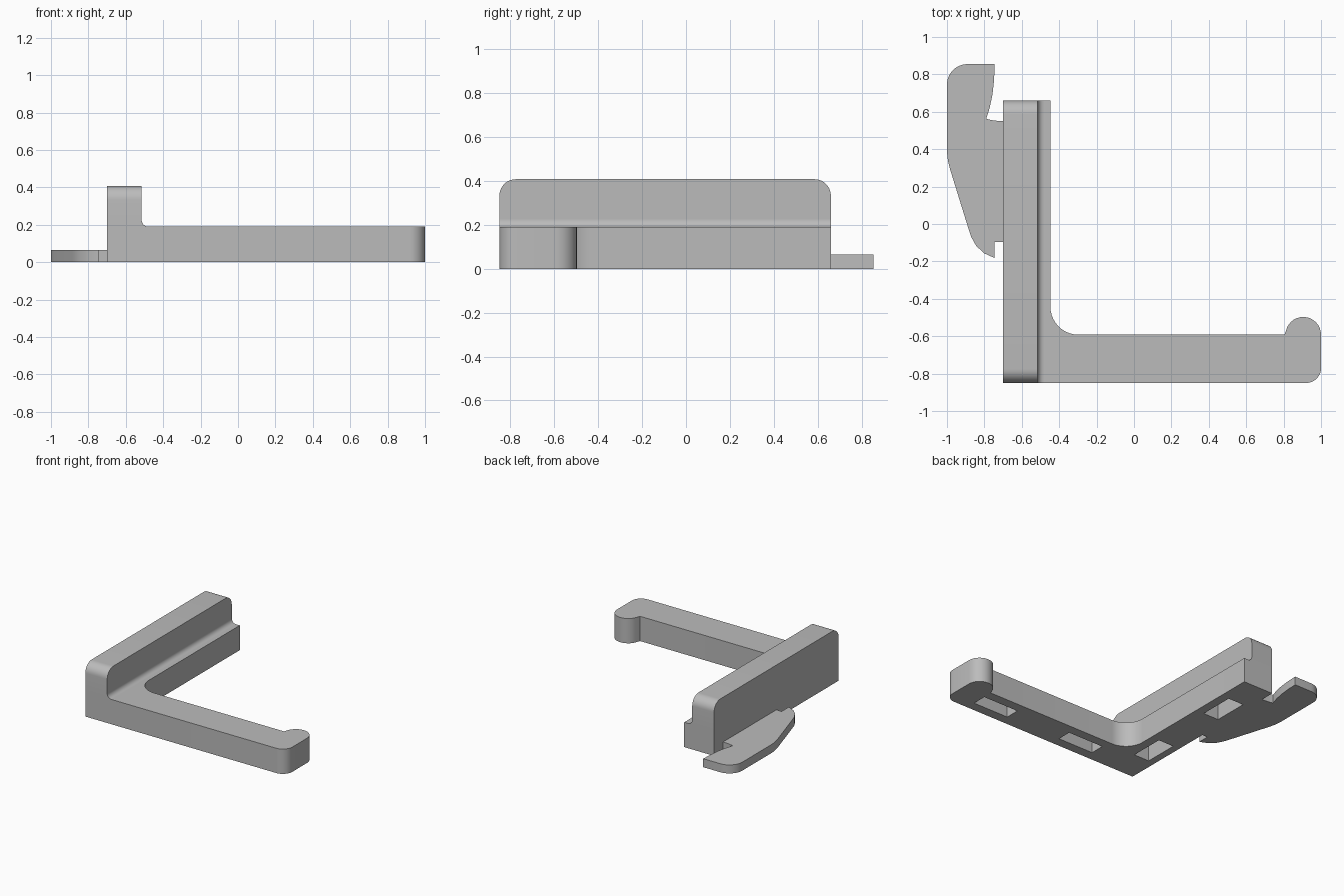
import bpy, bmesh
from math import sin, cos, tan, radians, pi
from mathutils import Vector

default = bpy.data.objects.get("Cube")
if default:
    bpy.data.objects.remove(default, do_unlink=True)

grey = bpy.data.materials.new("plain grey")
grey.use_nodes = True
grey.diffuse_color = (0.5, 0.5, 0.5, 1)
grey.node_tree.nodes["Principled BSDF"].inputs["Base Color"].default_value = (0.5, 0.5, 0.5, 1)


def arc(cx, cy, r, start, end, steps=14):
    """Points along a circular arc, angles in degrees."""
    angles = [radians(start + (end - start) * i / steps) for i in range(steps + 1)]
    return [(cx + r * cos(a), cy + r * sin(a)) for a in angles]


def rounded(points, steps=10):
    """Outline whose points may carry a third value, the corner radius."""
    out = []
    for i, p in enumerate(points):
        if len(p) == 2:
            out.append(p)
            continue
        c = Vector(p[:2])
        u = (Vector(points[i - 1][:2]) - c).normalized()
        v = (Vector(points[(i + 1) % len(points)][:2]) - c).normalized()
        half = u.angle(v) / 2
        centre = c + (u + v).normalized() * p[2] / sin(half)
        a = c + u * p[2] / tan(half) - centre
        b = c + v * p[2] / tan(half) - centre
        sweep = pi - 2 * half
        for k in range(steps + 1):
            t = k / steps
            q = centre + (a * sin((1 - t) * sweep) + b * sin(t * sweep)) / sin(sweep)
            out.append((q.x, q.y))
    return out


def prism(name, outline, axis, lo, hi):
    """Extrude a flat outline along an axis."""
    place = {"x": lambda a, b, h: (h, a, b),
             "y": lambda a, b, h: (a, h, b),
             "z": lambda a, b, h: (a, b, h)}[axis]
    bm = bmesh.new()
    face = bm.faces.new([bm.verts.new(place(a, b, lo)) for a, b in outline])
    ext = bmesh.ops.extrude_face_region(bm, geom=[face], use_keep_orig=True)
    moved = [g for g in ext["geom"] if isinstance(g, bmesh.types.BMVert)]
    bmesh.ops.translate(bm, verts=moved, vec=place(0, 0, hi - lo))
    bmesh.ops.recalc_face_normals(bm, faces=bm.faces)
    mesh = bpy.data.meshes.new(name)
    bm.to_mesh(mesh)
    bm.free()
    mesh.materials.append(grey)
    obj = bpy.data.objects.new(name, mesh)
    bpy.context.collection.objects.link(obj)
    return obj


def box_outline(x0, x1, y0, y1):
    return [(x0, y0), (x1, y0), (x1, y1), (x0, y1)]


left, front, back = -0.70, -0.85, 0.66
base_top, ridge_face = 0.19, -0.515

# L-shaped base with a round bump at the arm tip
base = prism("l_base", rounded(
    [(left, front), (1, front, 0.08)]
    + arc(0.905, -0.592, 0.095, 0, 155)
    + [(0.805, -0.592), (-0.447, -0.592, 0.15), (-0.447, back), (left, back)]),
    "z", 0, base_top)

# Pockets sunk into the underside
pockets = [(-0.645, -0.515, -0.61, -0.345), (-0.645, -0.515, 0.14, 0.41),
           (-0.27, 0.03, -0.775, -0.665), (0.50, 0.80, -0.775, -0.665)]
cutters = []
for spot in pockets:
    cutter = prism("pocket_cutter", box_outline(*spot), "z", -0.05, 0.14)
    cutter.hide_render = True
    cutters.append(cutter)
    cut = base.modifiers.new("pocket", "BOOLEAN")
    cut.operation = "DIFFERENCE"
    cut.solver = "EXACT"
    cut.object = cutter
evaluated = base.evaluated_get(bpy.context.evaluated_depsgraph_get())
cut_mesh = bpy.data.meshes.new_from_object(evaluated)
base.modifiers.clear()
base.data = cut_mesh
for cutter in cutters:
    bpy.data.objects.remove(cutter, do_unlink=True)

# Tall ridge with rounded top ends
ridge = prism("ridge", rounded(
    [(front, base_top), (back, base_top), (back, 0.408, 0.075), (front, 0.408, 0.075)]),
    "x", left, ridge_face)

# Cove blending the ridge into the base
r = 0.035
cove = prism("ridge_cove", [(ridge_face, base_top)]
             + arc(ridge_face + r, base_top + r, r, 270, 180, 8), "y", front, back)

# Thin hooked side tab
tab = prism("side_tab", rounded(
    [(left, -0.095), (-0.745, -0.095), (-0.745, -0.182), (-0.80, -0.157), (-0.843, -0.118),
     (-0.87, -0.07), (-0.885, -0.025), (-0.982, 0.288), (-0.995, 0.34), (-1, 0.385),
     (-1, 0.855, 0.11), (-0.745, 0.855), (-0.748, 0.77), (-0.757, 0.69), (-0.772, 0.62),
     (-0.79, 0.562), (-0.75, 0.553), (left, 0.55)]),
    "z", 0, 0.065)

# Smooth the curves and keep the edges crisp
bpy.ops.object.select_all(action="DESELECT")
for part in (base, ridge, cove, tab):
    part.select_set(True)
bpy.context.view_layer.objects.active = base
bpy.ops.object.shade_smooth_by_angle(angle=radians(30))
